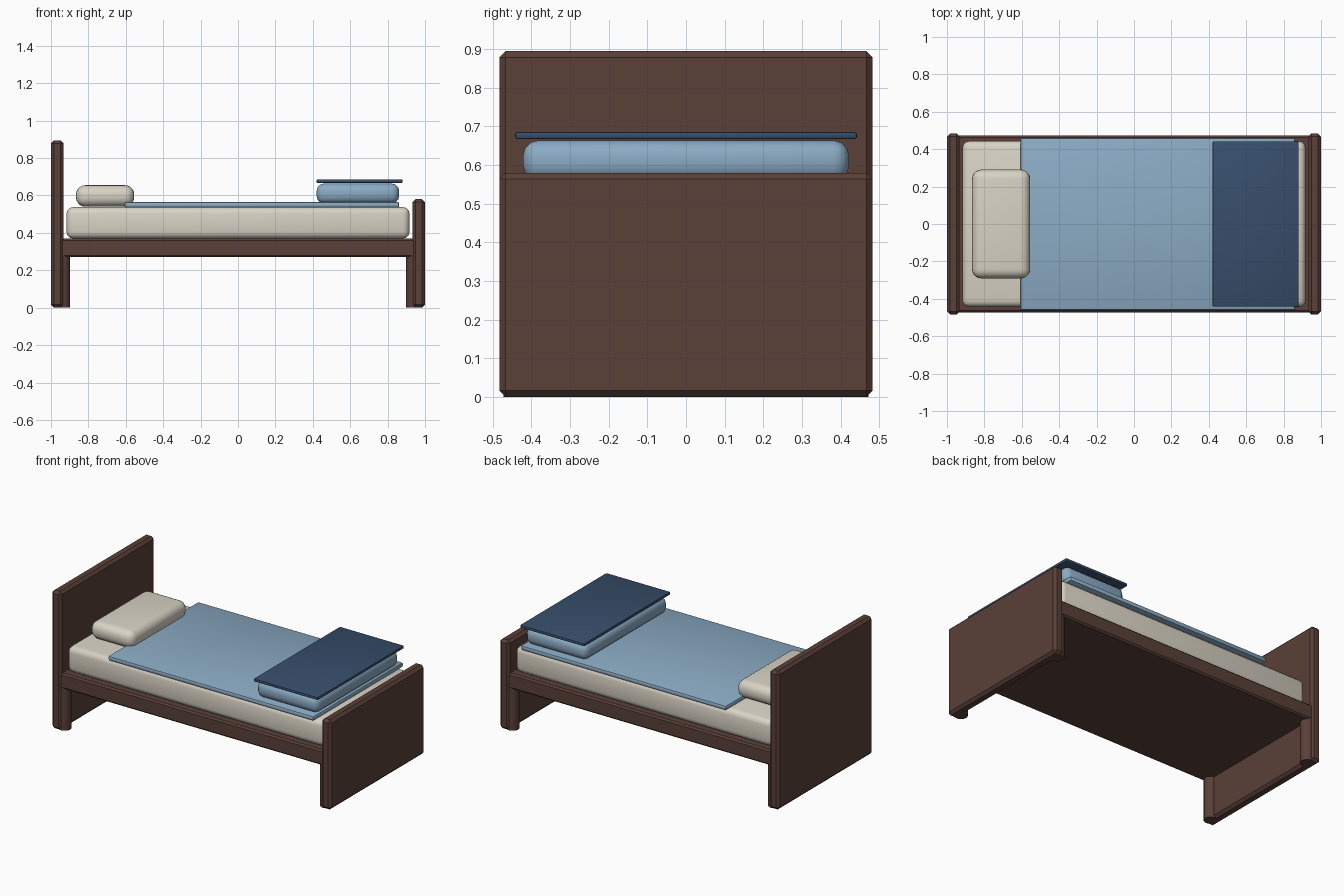
import bpy, math

if "Cube" in bpy.data.objects:
    bpy.data.objects.remove(bpy.data.objects["Cube"])


def material(name, hex_code):
    """Flat material from an sRGB hex colour."""
    rgb = []
    for i in (0, 2, 4):
        c = int(hex_code[i:i + 2], 16) / 255
        rgb.append(c / 12.92 if c <= 0.04045 else ((c + 0.055) / 1.055) ** 2.4)
    m = bpy.data.materials.new(name)
    m.diffuse_color = (*rgb, 1)
    m.use_nodes = True
    m.node_tree.nodes["Principled BSDF"].inputs["Base Color"].default_value = m.diffuse_color
    return m


wood = material("dark_wood", "5A4038")
cream = material("cream_linen", "D9D3C5")
blue = material("soft_blue", "8BABC4")
navy = material("navy", "374E6B")


def finish(ob, name, mat):
    ob.name = name
    ob.data.materials.append(mat)
    bpy.ops.object.shade_smooth_by_angle(angle=math.radians(35))


def box(name, x, y_half, z, mat, bevel, segments):
    """Bevelled box from x range, half depth and z range."""
    bpy.ops.mesh.primitive_cube_add(size=1)
    ob = bpy.context.object
    ob.scale = (x[1] - x[0], 2 * y_half, z[1] - z[0])
    ob.location = ((x[0] + x[1]) / 2, 0, (z[0] + z[1]) / 2)
    bpy.ops.object.transform_apply(location=True, rotation=False, scale=True)
    mod = ob.modifiers.new("bevel", "BEVEL")
    mod.width, mod.segments = bevel, segments
    bpy.ops.object.modifier_apply(modifier=mod.name)
    finish(ob, name, mat)


# Wooden frame
box("headboard", (-1, -0.932), 0.483, (0, 0.895), wood, 0.016, 1)
box("footboard", (0.932, 1), 0.483, (0, 0.58), wood, 0.016, 1)
box("bed_base", (-0.95, 0.95), 0.472, (0.27, 0.37), wood, 0.01, 1)

# Round legs tucked inside the end boards
for x_name, sx in (("head", -1), ("foot", 1)):
    for y_name, sy in (("front", -1), ("back", 1)):
        bpy.ops.mesh.primitive_cylinder_add(
            vertices=16, radius=0.04, depth=0.28,
            location=(sx * 0.938, sy * 0.432, 0.14))
        finish(bpy.context.object, f"{x_name}_{y_name}_leg", wood)

# Bedding
box("mattress", (-0.917, 0.917), 0.443, (0.37, 0.538), cream, 0.035, 3)
box("pillow", (-0.866, -0.555), 0.291, (0.54, 0.655), cream, 0.05, 5)
box("blanket", (-0.608, 0.862), 0.461, (0.535, 0.565), blue, 0.01, 2)
box("folded_blanket", (0.42, 0.862), 0.422, (0.558, 0.664), blue, 0.04, 3)
box("navy_throw", (0.42, 0.88), 0.442, (0.667, 0.686), navy, 0.006, 2)
